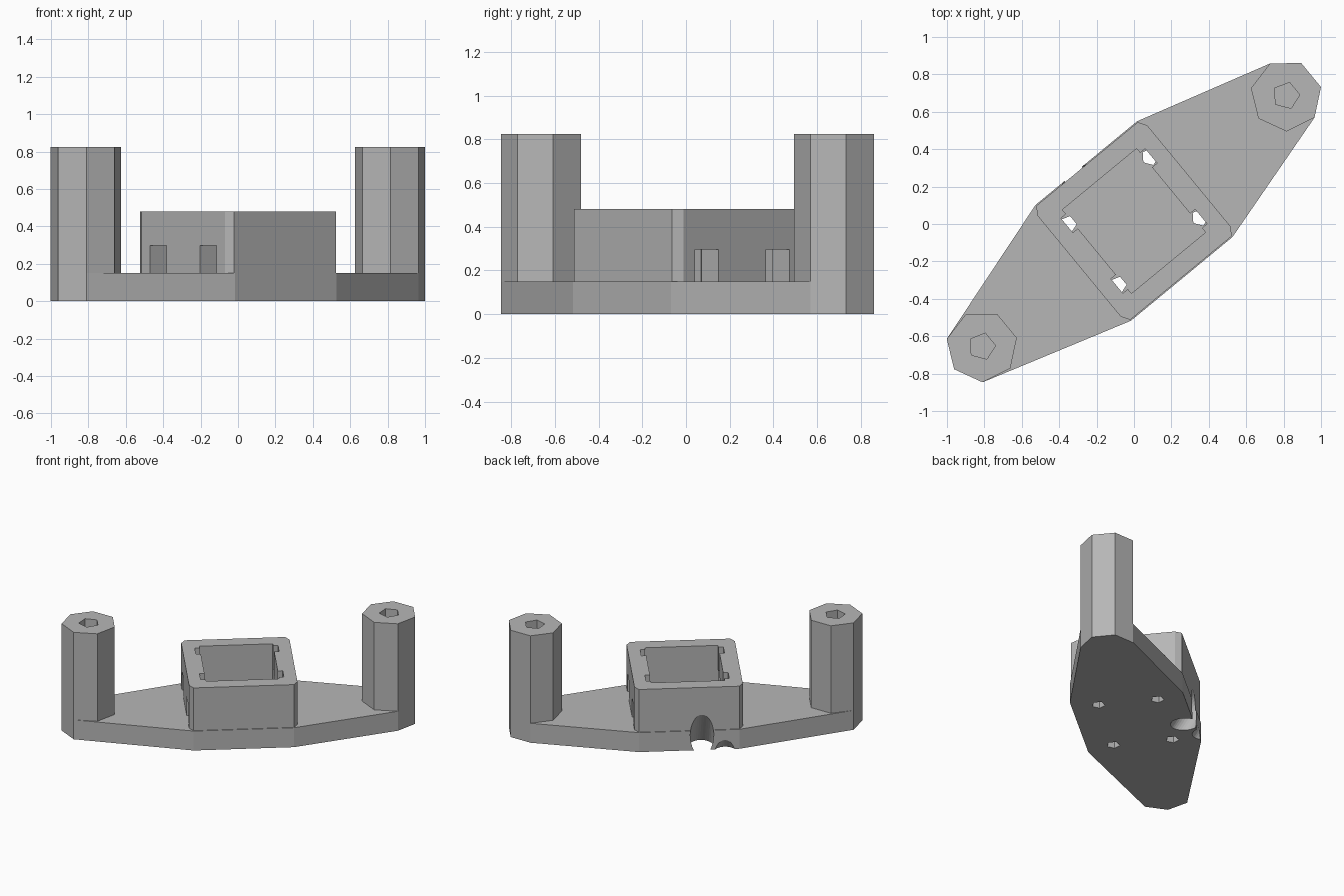
import bpy, bmesh
from math import cos, sin, pi, radians
from mathutils import Matrix, Vector
from mathutils.geometry import convex_hull_2d

if "Cube" in bpy.data.objects:
    bpy.data.objects.remove(bpy.data.objects["Cube"], do_unlink=True)

# The bracket is laid out along its own axis, then turned diagonally
FRAME = Matrix.Translation((0, 0.016, 0)) @ Matrix.Rotation(radians(39.5), 4, "Z")
PLATE_TOP, HOUSING_TOP, POST_TOP = 0.15, 0.48, 0.825
POST_X = 1.054

grey = bpy.data.materials.new("plain_grey")
grey.use_nodes = True
grey.diffuse_color = (0.47, 0.47, 0.47, 1)
grey.node_tree.nodes["Principled BSDF"].inputs["Base Color"].default_value = grey.diffuse_color


def polygon(sides, radius, x=0, y=0):
    """Regular polygon with its first corner towards -x."""
    return [(x - radius * cos(2 * pi * i / sides), y - radius * sin(2 * pi * i / sides))
            for i in range(sides)]


def rectangle(x0, x1, y0, y1):
    return [(x0, y0), (x1, y0), (x1, y1), (x0, y1)]


def prism(name, outline, z0, z1, matrix=FRAME):
    bm = bmesh.new()
    base = bm.faces.new([bm.verts.new((x, y, z0)) for x, y in outline])
    top = bmesh.ops.extrude_face_region(bm, geom=[base])["geom"]
    verts = [g for g in top if isinstance(g, bmesh.types.BMVert)]
    bmesh.ops.translate(bm, verts=verts, vec=(0, 0, z1 - z0))
    bmesh.ops.recalc_face_normals(bm, faces=bm.faces)
    bm.transform(matrix)
    mesh = bpy.data.meshes.new(name)
    bm.to_mesh(mesh)
    bm.free()
    mesh.materials.append(grey)
    obj = bpy.data.objects.new(name, mesh)
    bpy.context.collection.objects.link(obj)
    return obj


def carve(obj, cutters):
    """Subtract the cutters, bake the result and remove the cutters."""
    for cutter in cutters:
        cutter.hide_render = True
        mod = obj.modifiers.new("cut", "BOOLEAN")
        mod.operation, mod.solver, mod.object = "DIFFERENCE", "EXACT", cutter
    graph = bpy.context.evaluated_depsgraph_get()
    mesh = bpy.data.meshes.new_from_object(obj.evaluated_get(graph))
    obj.modifiers.clear()
    obj.data = mesh
    for cutter in cutters:
        bpy.data.objects.remove(cutter, do_unlink=True)


def cable_holes():
    """Two slanted round passages through the back edge."""
    holes = []
    for x, y in ((-0.09, 0.33), (-0.25, 0.455)):
        tilt = FRAME @ Matrix.Translation((x, y, 0)) @ Matrix.Rotation(radians(-31), 4, "X")
        holes.append(prism("cable_hole", polygon(32, 0.083), -0.4, 0.7, tilt))
    return holes


SIGNS = [(sx, sy) for sx in (-1, 1) for sy in (-1, 1)]
SCREW_X, SCREW_Y = 0.285, 0.21

# Base plate wrapped around both posts and the housing
points = [(sx * 0.352, sy * 0.401) for sx, sy in SIGNS]
for sx in (-1, 1):
    points += polygon(7, 0.192, sx * POST_X)
outline = [points[i] for i in convex_hull_2d([Vector(p) for p in points])]
plate = prism("base_plate", outline, 0, PLATE_TOP)
carve(plate, cable_holes() + [
    prism("screw_hole", polygon(5, 0.047, sx * SCREW_X, sy * SCREW_Y), -0.1, 0.3)
    for sx, sy in SIGNS])

# Housing: chamfered box with an open pocket
HX, HY = 0.38, 0.395
corners = [(sx * a, sy * b) for sx, sy in SIGNS
           for a, b in ((HX, HY - 0.045), (HX - 0.028, HY))]
outline = [corners[i] for i in convex_hull_2d([Vector(p) for p in corners])]
housing = prism("housing", outline, PLATE_TOP, HOUSING_TOP)
cutters = [prism("pocket", rectangle(-0.257, 0.257, -0.29, 0.29), 0, 1)] + cable_holes()
for sx, sy in SIGNS:
    y = sy * SCREW_Y
    # Screw relief in the pocket wall, and nut slot through the end wall
    cutters.append(prism("relief", rectangle(*sorted((sx * 0.2, sx * 0.292)), y - 0.05, y + 0.05), 0, 1))
    cutters.append(prism("nut_slot", rectangle(*sorted((sx * 0.23, sx * 0.5)), y - 0.07, y + 0.07), 0, 0.297))
carve(housing, cutters)

# Seven-sided posts with blind five-sided holes
for side, sx in (("left", 1), ("right", -1)):
    post = prism(side + "_post", polygon(7, 0.192, sx * POST_X), PLATE_TOP, POST_TOP)
    carve(post, [prism("post_hole", polygon(5, 0.073, sx * POST_X), 0.3, 1)])
